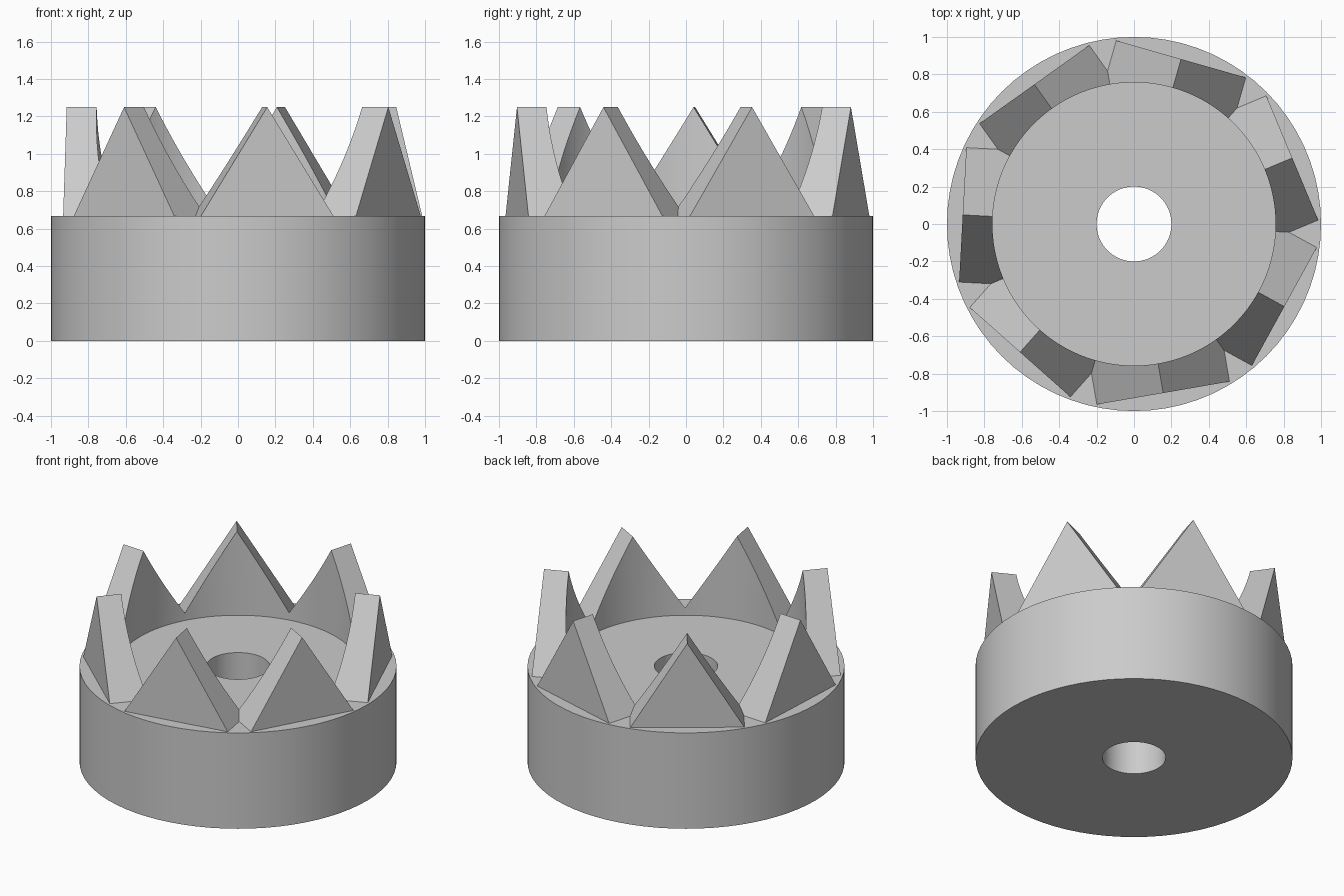
import bpy, bmesh
from math import sin, cos, tan, sqrt, pi, radians

cube = bpy.data.objects.get("Cube")
if cube:
    bpy.data.objects.remove(cube, do_unlink=True)

OUTER, BORE, INNER = 1.0, 0.2, 0.757      # radii
FACE, HALF_W = 0.917, 0.36                # tooth outer face distance, half width
SEAT, PEAK = 0.667, 1.25                  # heights
TEETH, SEGS, STEPS = 7, 72, 12
HALF = pi / TEETH
START = radians(-80.2)

grey = bpy.data.materials.new("plain grey")
grey.diffuse_color = (0.6, 0.6, 0.6, 1)
grey.use_nodes = True
grey.node_tree.nodes["Principled BSDF"].inputs["Base Color"].default_value = (0.6, 0.6, 0.6, 1)


def finish(bm, name):
    bmesh.ops.remove_doubles(bm, verts=bm.verts, dist=1e-5)
    bmesh.ops.recalc_face_normals(bm, faces=bm.faces)
    mesh = bpy.data.meshes.new(name)
    bm.to_mesh(mesh)
    bm.free()
    mesh.materials.append(grey)
    obj = bpy.data.objects.new(name, mesh)
    bpy.context.collection.objects.link(obj)
    bpy.ops.object.select_all(action='DESELECT')
    obj.select_set(True)
    bpy.context.view_layer.objects.active = obj
    bpy.ops.object.shade_smooth_by_angle(angle=radians(25))
    return obj


# Thick disc with a central bore: a rectangular section swept round the axis
bm = bmesh.new()
section = [(BORE, 0), (OUTER, 0), (OUTER, SEAT), (BORE, SEAT)]
rings = [[bm.verts.new((r * cos(2 * pi * i / SEGS), r * sin(2 * pi * i / SEGS), z))
          for r, z in section] for i in range(SEGS)]
for i in range(SEGS):
    a, b = rings[i], rings[(i + 1) % SEGS]
    for j in range(4):
        k = (j + 1) % 4
        bm.faces.new((a[j], b[j], b[k], a[k]))
finish(bm, "base_ring")

# One tooth: triangular prism with a flat outer face and a curved inner wall,
# mitred against its neighbours
valley = INNER * sin(HALF)
side = [valley * i / STEPS for i in range(STEPS + 1)] + [HALF_W]
offsets = [-v for v in reversed(side[1:])] + side


def tooth(name, angle):
    bm = bmesh.new()
    slices = []
    for v in offsets:
        u = max(sqrt(INNER ** 2 - v * v), abs(v) / tan(HALF))
        top = SEAT + (PEAK - SEAT) * (1 - abs(v) / HALF_W)
        slices.append([bm.verts.new(p) for p in
                       ((u, v, SEAT), (u, v, top), (FACE, v, top), (FACE, v, SEAT))])
    last = len(slices) - 2
    for i, (a, b) in enumerate(zip(slices, slices[1:])):
        bm.faces.new((a[1], b[1], b[2], a[2]))          # sloping flank
        if 0 < i < last:                                # inner wall
            bm.faces.new((a[0], b[0], b[1], a[1]))
    # Flat outer triangle
    mid = len(slices) // 2
    bm.faces.new([s[2] for s in slices] + [slices[mid][3]])
    bmesh.ops.remove_doubles(bm, verts=bm.verts, dist=1e-5)
    obj = finish(bm, name)
    obj.rotation_euler.z = angle


for n in range(TEETH):
    tooth(f"tooth_{n + 1}", START + 2 * HALF * n)
